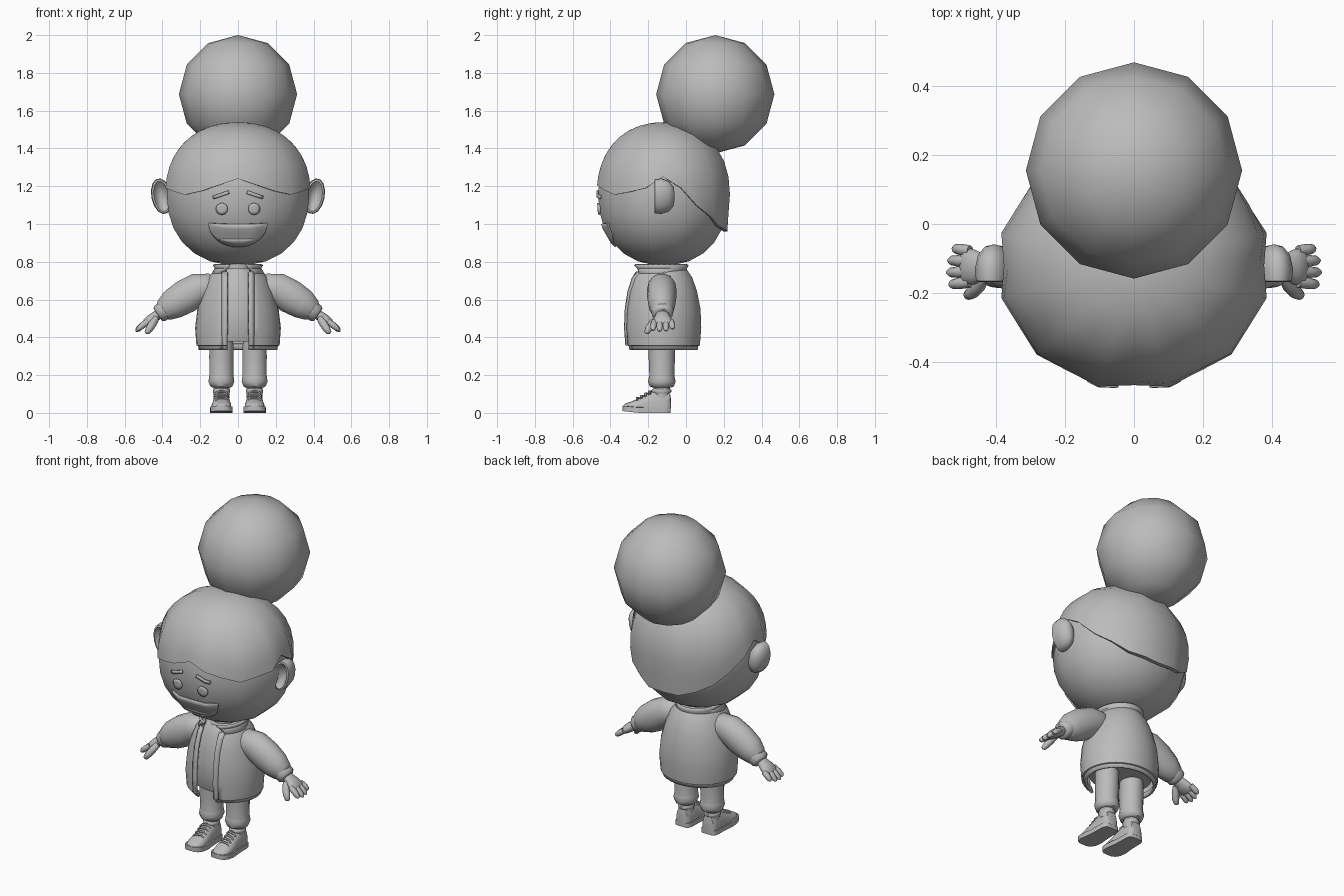
import bpy, bmesh, math
from mathutils import Vector
from mathutils.bvhtree import BVHTree

if "Cube" in bpy.data.objects:
    bpy.data.objects.remove(bpy.data.objects["Cube"])

TAU = 2 * math.pi
GREY = (0.5, 0.5, 0.5, 1)
clay = bpy.data.materials.new("plain_grey")
clay.use_nodes = True
clay.diffuse_color = GREY
clay.node_tree.nodes["Principled BSDF"].inputs["Base Color"].default_value = GREY


def finish(name, bm, mirror=False, thick=0, angle=50):
    bmesh.ops.recalc_face_normals(bm, faces=bm.faces)
    me = bpy.data.meshes.new(name)
    bm.to_mesh(me)
    me.materials.append(clay)
    for p in me.polygons:
        p.use_smooth = True
    me.set_sharp_from_angle(angle=math.radians(angle))
    ob = bpy.data.objects.new(name, me)
    bpy.context.collection.objects.link(ob)
    if thick:
        m = ob.modifiers.new("thickness", "SOLIDIFY")
        m.thickness, m.offset = thick, 0
    if mirror:
        ob.modifiers.new("mirror", "MIRROR")
    return ob


def loft(rings, closed=True, caps=True):
    bm = bmesh.new()
    rows = [[bm.verts.new(p) for p in r] for r in rings]
    n = len(rows[0])
    for a, b in zip(rows, rows[1:]):
        for i in range(n if closed else n - 1):
            j = (i + 1) % n
            bm.faces.new((a[i], a[j], b[j], b[i]))
    if caps and closed:
        bm.faces.new(rows[0])
        bm.faces.new(rows[-1])
    return bm


def tube_rings(path, radii, side=(0, 1, 0), axis=None, n=14):
    pts = [Vector(p) for p in path]
    rings = []
    for i, p in enumerate(pts):
        t = Vector(axis) if axis else pts[min(i + 1, len(pts) - 1)] - pts[max(i - 1, 0)]
        t.normalize()
        s = Vector(side)
        s = (s - t * s.dot(t)).normalized()
        u = t.cross(s)
        rs, ru = radii[i] if isinstance(radii[i], tuple) else (radii[i], radii[i])
        rings.append([p + s * rs * math.cos(TAU * k / n) + u * ru * math.sin(TAU * k / n)
                      for k in range(n)])
    return rings


def tube(name, path, radii, mirror=True, **kw):
    return finish(name, loft(tube_rings(path, radii, **kw)), mirror)


# Head: a rounded twelve-sided ball, also the base for the hair and face plates
HEAD_Y, HEAD_Z = -0.12, 1.155


def head_point(azimuth, z, grow=1.0, least=0.0):
    s = min(1, abs(z - HEAD_Z) / (0.375 * grow))
    t = max(least, (1 - s ** 2.2) ** (1 / 2.2)) * grow
    step = math.radians(15)
    t *= math.cos(step) / math.cos(azimuth % (2 * step) - step)
    # corners fall on odd multiples of fifteen degrees
    t *= math.cos(azimuth % (2 * step) - step) / math.cos((azimuth + step) % (2 * step) - step)
    return Vector((0.39 * t * math.sin(azimuth), HEAD_Y - 0.357 * t * math.cos(azimuth), z))


lats = [math.radians(-84 + 14 * k) for k in range(13)]
head = loft([[head_point(TAU * (k + 0.5) / 12, HEAD_Z + 0.375 * math.sin(a)) for k in range(12)]
             for a in lats])
surface = BVHTree.FromBMesh(head)
finish("head", head, angle=60)

# Hair cap with a wavy lower edge that drops toward the nape
HAIRLINE = [1.24, 1.205, 1.175, 1.155, 1.17, 1.19, 1.25, 1.19, 1.1, 1.04, 0.99, 0.965, 0.96]
hair = []
for row in range(10):
    f = math.sin(row / 9 * math.pi / 2)
    ring = []
    for k in range(24):
        low = HAIRLINE[min(k, 24 - k)]
        top = HEAD_Z + 0.383
        z = top - (top - low) * (1 - math.cos(row / 9 * math.pi / 2)) if row else top - 0.001
        ring.append(head_point(TAU * k / 24, z, 1.022, 0.96 if z < HEAD_Z else 0))
    hair.append(ring)
hair.append([Vector((p.x * 0.94, HEAD_Y + (p.y - HEAD_Y) * 0.94, p.z)) for p in hair[-1]])
finish("hair_cap", loft(hair), angle=60)

# Hair bun
bm = bmesh.new()
bmesh.ops.create_uvsphere(bm, u_segments=12, v_segments=6, radius=0.313)
bmesh.ops.translate(bm, verts=bm.verts, vec=(0, 0.155, 1.687))
finish("hair_bun", bm, angle=80)

# Ears, dished on the front
tube("ears", [(0.405, y, 1.147) for y in (-0.13, -0.145, -0.168, -0.165, -0.13, -0.09, -0.065, -0.06)],
     [(0.01, 0.02), (0.028, 0.06), (0.04, 0.082), (0.05, 0.092), (0.054, 0.096),
      (0.045, 0.082), (0.025, 0.05), (0.005, 0.01)], side=(1, 0, -0.2), axis=(0, 1, 0))


# Face plates laid on the head surface
def face_plate(name, shape, nu, nv, mirror=False):
    rows = []
    for j in range(nv + 1):
        row = []
        for i in range(nu + 1):
            x, z = shape(i / nu, j / nv)
            hit = surface.ray_cast(Vector((x, -2, z)), Vector((0, 1, 0)))[0]
            row.append(hit + Vector((0, -0.005, 0)))
        rows.append(row)
    bm = loft(rows, closed=False)
    bmesh.ops.remove_doubles(bm, verts=bm.verts, dist=0.0002)
    return finish(name, bm, mirror, thick=0.009)


def disc(u, v):
    return 0.085 + 0.031 * v * math.cos(TAU * u), 1.08 + 0.031 * v * math.sin(TAU * u)


def mouth(u, v):
    x = 0.155 * math.sin((u - 0.5) * math.pi)
    drop = 0.11 * max(0, 1 - (abs(x) / 0.155) ** 2.4) ** 0.6
    return x, 1.005 - 0.012 * math.cos(x * 10) * 0.5 - v * (drop + 0.008)


def tongue(u, v):
    x = (u - 0.5) * 0.2
    return x, 0.922 - v * 0.03 * (1 - (x / 0.1) ** 2)


face_plate("eyes", disc, 16, 2, True)
face_plate("eyebrows", lambda u, v: (0.045 + 0.083 * u + 0.006 * v, 1.16 - 0.028 * u + 0.017 * v),
           6, 1, True)
face_plate("mouth", mouth, 16, 5)
face_plate("lower_lip", tongue, 10, 2)

# Neck, shirt and open jacket
tube("neck", [(0, -0.13, 0.7), (0, -0.13, 0.82)], [0.07, 0.07], mirror=False)
# each ring: height, half width, front, back
JACKET = [(0.335, 0.2, -0.295, 0.055), (0.36, 0.206, -0.3, 0.06), (0.362, 0.214, -0.318, 0.068),
          (0.45, 0.219, -0.323, 0.074), (0.55, 0.207, -0.32, 0.07), (0.64, 0.182, -0.308, 0.052),
          (0.71, 0.153, -0.288, 0.028), (0.745, 0.125, -0.27, 0.005), (0.765, 0.1, -0.255, -0.01)]


def body_ring(spec, shrink=0.0, gap=None, n=28):
    z, w, front, back = spec
    a = math.asin(gap / w) if gap else 0
    cy, d = (front + back) / 2, (back - front) / 2 - shrink
    return [((w - shrink) * math.sin(b), cy - d * math.cos(b), z)
            for b in (a + (TAU - 2 * a) * k / (n - 1 if gap else n) for k in range(n))]


finish("jacket", loft([body_ring(s, 0, 0.066) for s in JACKET], closed=False), thick=0.016)
shirt = [(0.378,) + JACKET[1][1:]] + JACKET[3:]
finish("shirt", loft([body_ring(s, 0.022) for s in shirt]))

# Folded collar with open front flaps
collar = [(0.735, 0.135, -0.277, 0.002), (0.765, 0.118, -0.268, 0.0), (0.785, 0.128, -0.278, 0.01)]
finish("collar", loft([body_ring(s, 0, g) for s, g in zip(collar, (0.085, 0.055, 0.04))],
                      closed=False), thick=0.012)

# Jacket front bands either side of the opening
band = []
for z, w, front, back in JACKET[:-1]:
    cy, d = (front + back) / 2, (back - front) / 2 + 0.005
    band.append([(x, cy - d * math.sqrt(1 - (x / w) ** 2), z) for x in (0.056, 0.07, 0.084)])
finish("jacket_bands", loft(band, closed=False), True, thick=0.014)

# Sleeves and cuffs
tube("sleeves", [(0.1, -0.128, 0.66), (0.15, -0.128, 0.665), (0.21, -0.128, 0.655),
                 (0.28, -0.128, 0.615), (0.345, -0.128, 0.575), (0.39, -0.126, 0.543),
                 (0.405, -0.126, 0.532)],
     [0.05, 0.074, (0.078, 0.088), (0.078, 0.092), (0.072, 0.083), (0.058, 0.062), 0.045])
tube("cuffs", [(0.385, -0.126, 0.547), (0.39, -0.126, 0.543), (0.415, -0.125, 0.526),
               (0.425, -0.125, 0.519)],
     [0.045, (0.06, 0.052), (0.057, 0.05), 0.04])

# Hands: palm, four fingers, thumb
tube("palms", [(0.41, -0.125, 0.528), (0.435, -0.125, 0.512), (0.46, -0.125, 0.495),
               (0.485, -0.123, 0.476), (0.497, -0.123, 0.466)],
     [(0.032, 0.026), (0.038, 0.027), (0.05, 0.028), (0.054, 0.024), (0.045, 0.012)])
for i, length in enumerate((0.9, 1.0, 0.95, 0.75)):
    y = -0.168 + 0.03 * i
    spread = (i - 1.5) * 0.005
    path = [(0.475 + 0.066 * length * f, y + spread * f, 0.484 - 0.052 * length * f ** 1.2)
            for f in (0, 0.5, 0.85, 1)]
    tube("finger_%d" % (i + 1), path, [0.016, 0.017, 0.014, 0.005], n=8)
tube("thumbs", [(0.435, -0.155, 0.5), (0.45, -0.178, 0.475), (0.468, -0.198, 0.447),
                (0.482, -0.207, 0.425), (0.485, -0.209, 0.42)],
     [0.018, 0.021, 0.02, 0.014, 0.005], n=8)

# Trouser legs and ankles
tube("trousers", [(0.088, -0.128, z) for z in (0.135, 0.14, 0.165, 0.19, 0.2, 0.3, 0.42)],
     [0.05, (0.064, 0.06), (0.073, 0.07), (0.068, 0.067), (0.066, 0.065), (0.07, 0.066), (0.07, 0.063)])
tube("ankles", [(0.088, -0.128, z) for z in (0.08, 0.115, 0.15)], [0.043, 0.043, 0.045])

# Shoes: each section holds y, half width and top height
SHOE = [(-0.08, 0.025, 0.075), (-0.086, 0.038, 0.11), (-0.11, 0.045, 0.122), (-0.165, 0.046, 0.118),
        (-0.2, 0.048, 0.103), (-0.245, 0.053, 0.078), (-0.29, 0.052, 0.06), (-0.32, 0.04, 0.05),
        (-0.332, 0.02, 0.04)]
rings = []
for y, w, top in SHOE:
    rings.append([(0.088 + w * math.copysign(abs(math.cos(a)) ** 0.7, math.cos(a)), y,
                   0.022 + (top - 0.022) * max(0, math.sin(a)) ** 0.8)
                  for a in (math.pi * k / 10 for k in range(11))])
finish("shoe_uppers", loft(rings), True)

edge = [(0.088 + w + 0.006, y) for y, w, top in SHOE]
edge += [(0.088 - w - 0.006, y) for y, w, top in reversed(SHOE)]
finish("shoe_soles", loft([[(x, y * 1.01, z + max(0, -0.25 - y) * 0.12) for x, y in edge]
                           for z in (0, 0.028)]), True)
tube("shoe_rims", [(0.088, -0.13, z) for z in (0.1, 0.11, 0.122, 0.13)],
     [0.042, (0.052, 0.046), (0.052, 0.046), 0.04])

# Laces crossing the slope of each shoe
for i in range(4):
    y, z = -0.185 - 0.022 * i, 0.113 - 0.0115 * i
    tube("lace_%d" % (i + 1), [(0.056, y, z - 0.014), (0.07, y, z), (0.106, y - 0.008, z),
                               (0.12, y - 0.008, z - 0.014)], [0.007] * 4, n=6)
